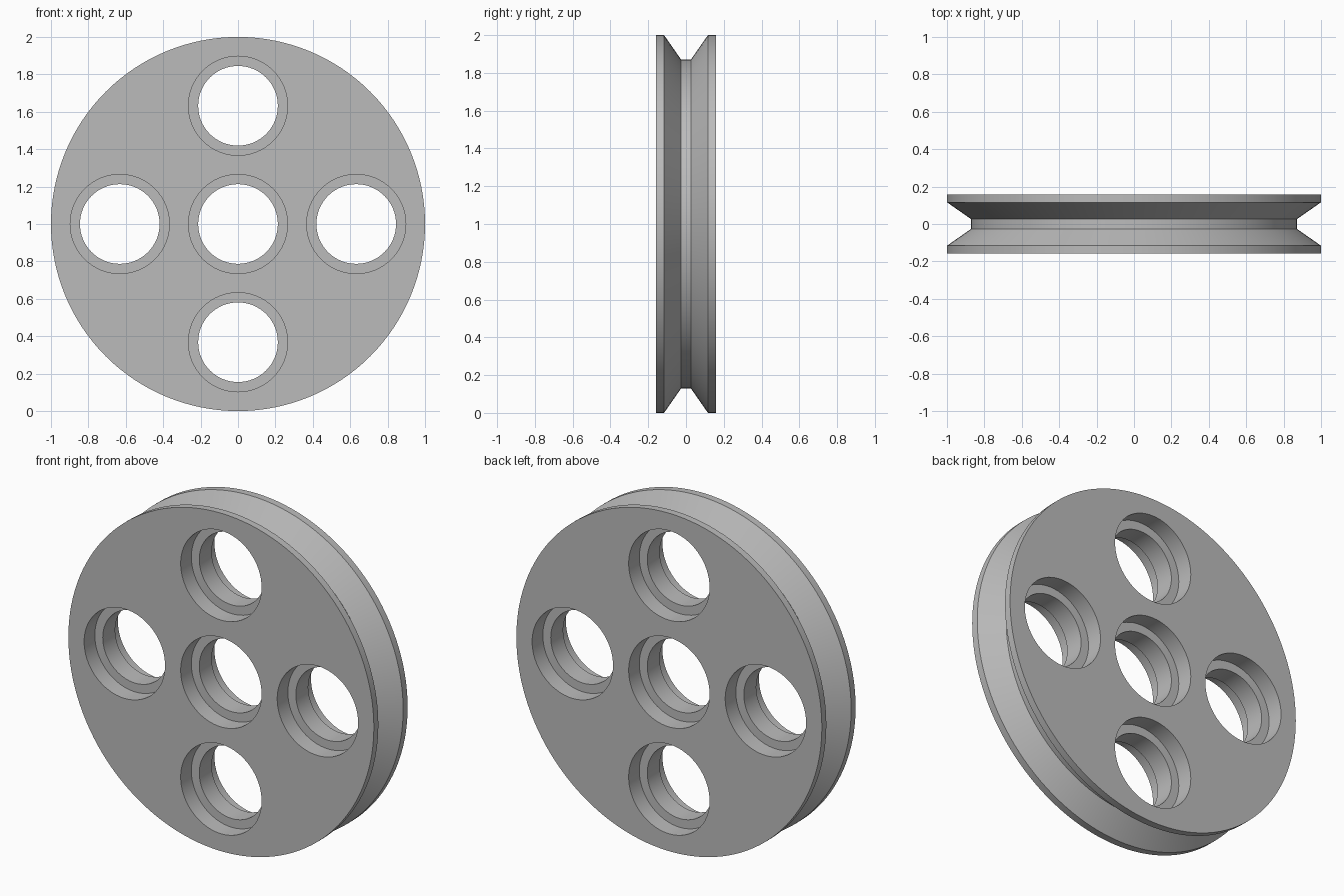
import bpy
import math
from mathutils import Vector

if "Cube" in bpy.data.objects:
    bpy.data.objects.remove(bpy.data.objects["Cube"], do_unlink=True)

CENTRE = Vector((0, 0, 1))
HALF = 0.158          # half the wheel thickness
BORE, SEAT = 0.213, 0.265
SEAT_DEPTH = 0.1
HOLE_OFFSET = 0.632

grey = bpy.data.materials.new("plain_grey")
grey.use_nodes = True
colour = (0.5, 0.5, 0.5, 1)
grey.diffuse_color = colour
grey.node_tree.nodes["Principled BSDF"].inputs["Base Color"].default_value = colour


def lathe(name, profile, centre, segments):
    """Turn (radius, y) points around the y axis and cap both ends."""
    verts, faces = [], []
    for radius, y in profile:
        for i in range(segments):
            a = math.tau * i / segments
            verts.append(centre + Vector((radius * math.cos(a), y, radius * math.sin(a))))
    for row in range(len(profile) - 1):
        for i in range(segments):
            j = (i + 1) % segments
            a, b = row * segments, (row + 1) * segments
            faces.append((a + i, b + i, b + j, a + j))
    last = (len(profile) - 1) * segments
    faces.append(tuple(range(segments)))
    faces.append(tuple(reversed(range(last, last + segments))))
    mesh = bpy.data.meshes.new(name)
    mesh.from_pydata(verts, [], faces)
    mesh.update()
    obj = bpy.data.objects.new(name, mesh)
    bpy.context.collection.objects.link(obj)
    return obj


def mirrored(half):
    """Complete a profile that is symmetric about the middle plane."""
    return half + [(r, -y) for r, y in reversed(half)]


# Grooved wheel body
wheel = lathe("pulley_wheel", mirrored([(1, -HALF), (1, -0.116), (0.872, -0.027)]), CENTRE, 128)
wheel.data.materials.append(grey)

# Stepped through holes: one in the middle, four around it
step = HALF - SEAT_DEPTH
hole_profile = mirrored([(SEAT, -HALF - 0.1), (SEAT, -step), (BORE, -step)])
offsets = [Vector((0, 0, 0))]
for k in range(4):
    a = k * math.pi / 2
    offsets.append(Vector((math.cos(a), 0, math.sin(a))) * HOLE_OFFSET)

cutters = []
for offset in offsets:
    cutter = lathe("hole_cutter", hole_profile, CENTRE + offset, 64)
    cutter.data.materials.append(grey)
    cutter.hide_render = True
    cutters.append(cutter)
    cut = wheel.modifiers.new("hole", "BOOLEAN")
    cut.operation = "DIFFERENCE"
    cut.solver = "EXACT"
    cut.object = cutter

# Apply the cuts and discard the cutters
bpy.ops.object.select_all(action="DESELECT")
wheel.select_set(True)
bpy.context.view_layer.objects.active = wheel
for name in [m.name for m in wheel.modifiers]:
    bpy.ops.object.modifier_apply(modifier=wheel.modifiers[0].name)
for cutter in cutters:
    bpy.data.objects.remove(cutter, do_unlink=True)

bpy.ops.object.shade_smooth_by_angle(angle=math.radians(25))
